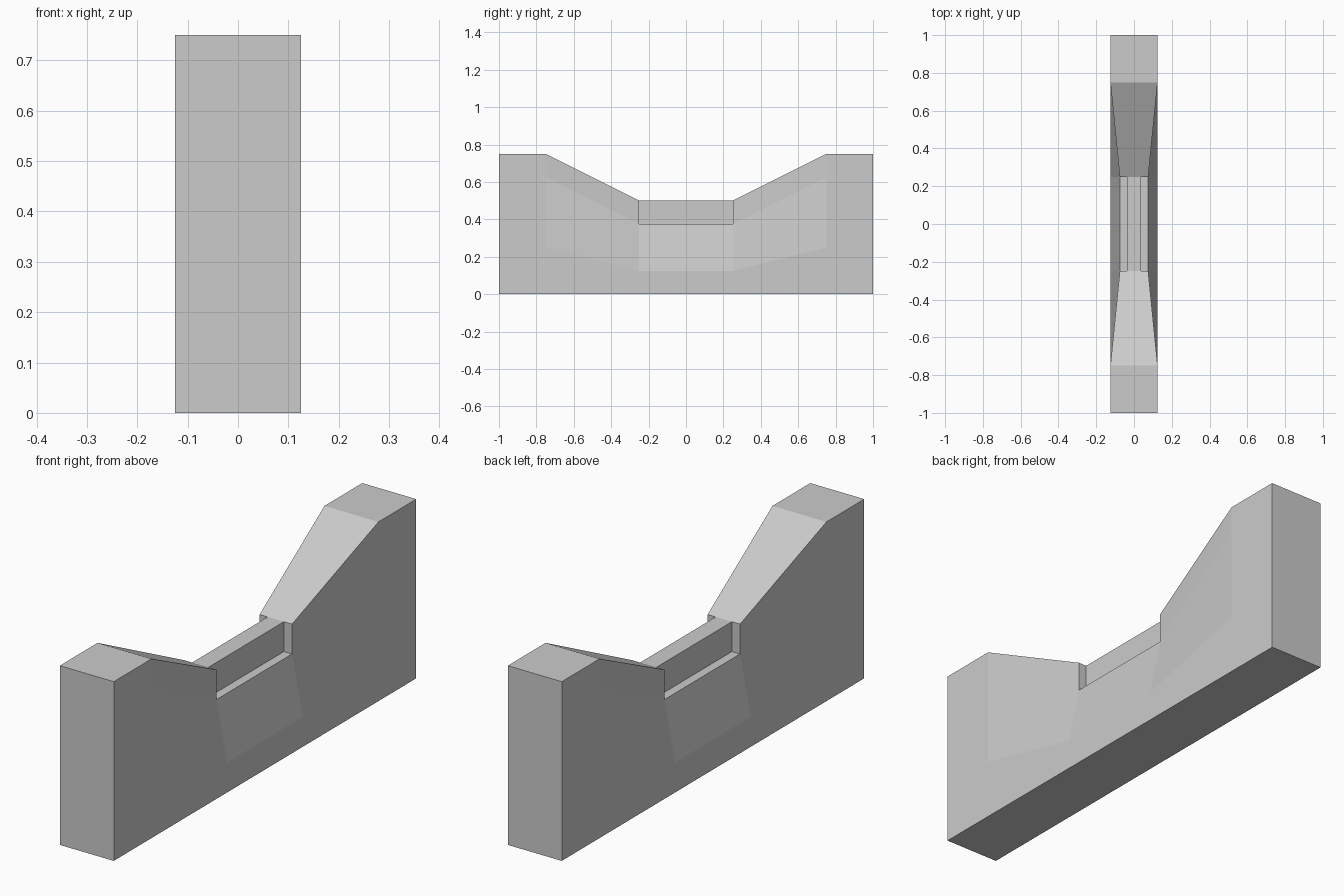
import bpy
import bmesh

cube = bpy.data.objects.get("Cube")
if cube:
    bpy.data.objects.remove(cube, do_unlink=True)

# Single plain grey
grey = bpy.data.materials.new("plain_grey")
grey.use_nodes = True
colour = (0.6, 0.6, 0.6, 1.0)
grey.diffuse_color = colour
grey.node_tree.nodes["Principled BSDF"].inputs["Base Color"].default_value = colour

# Half outlines (x, z), from the bottom centre round to the top centre
END = [(0, 0), (.125, 0), (.125, .25), (.125, .625), (.125, .75), (.0375, .75), (0, .75)]
WAIST = [(0, 0), (.125, 0), (.125, .125), (.075, .375), (.075, .5), (.0375, .5), (0, .5)]

bm = bmesh.new()


def section(outline, y):
    return [bm.verts.new((x, y, z)) for x, z in outline]


def loft(a, b):
    for i in range(len(a) - 1):
        bm.faces.new((a[i], a[i + 1], b[i + 1], b[i]))


# Upright end block and the slope down to the waist
outer = section(END, 1)
shoulder = section(END, .75)
waist = section(WAIST, .25)
bm.faces.new(outer[::-1])
loft(outer, shoulder)
loft(shoulder, waist)

# Waist with a central rail between two ledges
rail_foot = (.0375, .375)
notched = list(waist)
notched[4] = bm.verts.new((rail_foot[0], .25, rail_foot[1]))
middle = section(WAIST[:4] + [rail_foot] + WAIST[5:], 0)
loft(notched, middle)

# Small wall where each ledge meets the slope
bm.faces.new((notched[4], waist[3], waist[4], waist[5]))

mesh = bpy.data.meshes.new("saddle_wall")
bm.to_mesh(mesh)
bm.free()
mesh.materials.append(grey)
wall = bpy.data.objects.new("saddle_wall", mesh)
bpy.context.collection.objects.link(wall)

# Mirror the quarter to both sides and both ends
mirror = wall.modifiers.new("mirror", 'MIRROR')
mirror.use_axis = (True, True, False)
mirror.use_clip = True
